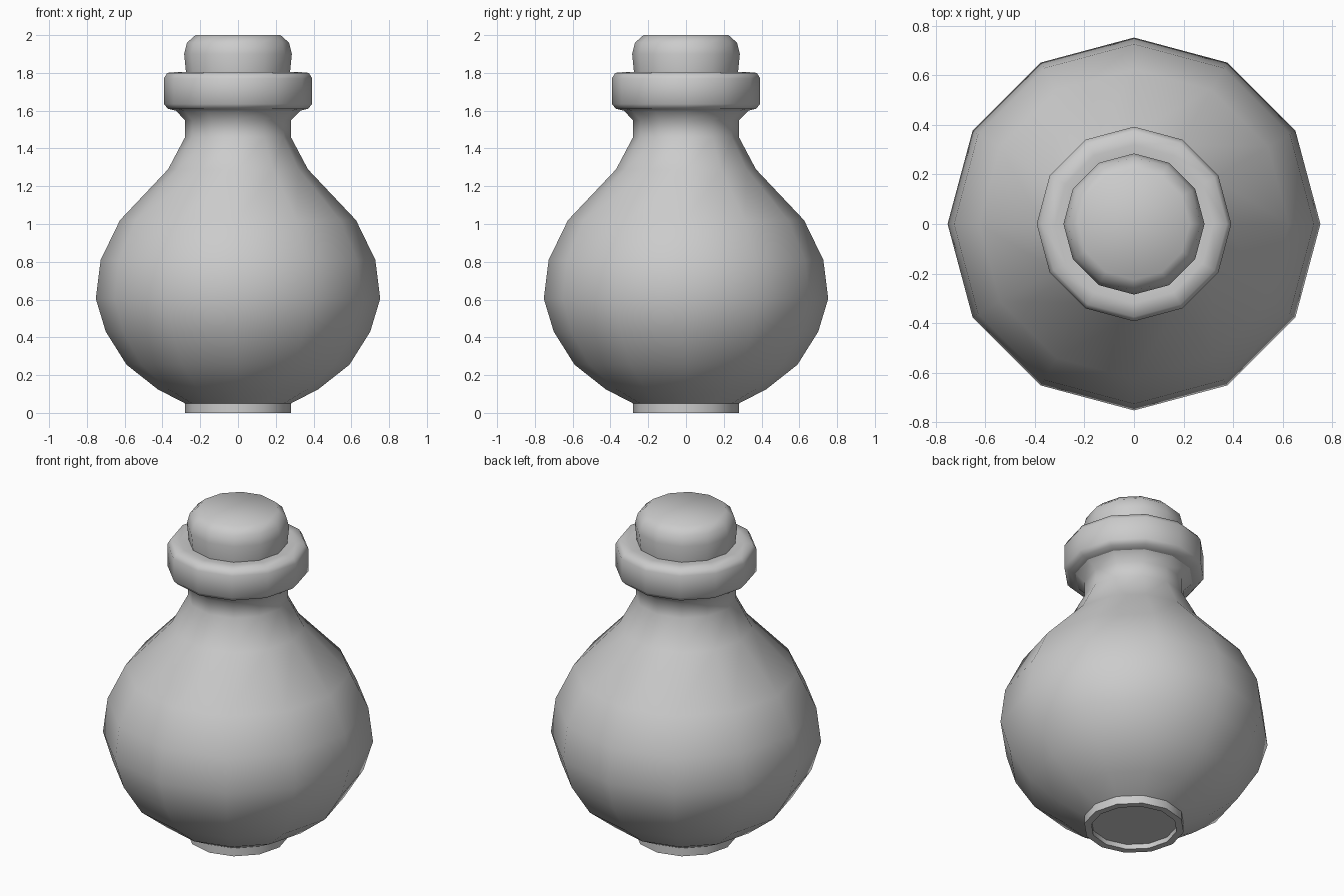
import bpy, bmesh, math

cube = bpy.data.objects.get("Cube")
if cube:
    bpy.data.objects.remove(cube)

SIDES = 12

grey = bpy.data.materials.new("plain_grey")
grey.use_nodes = True
colour = (0.6, 0.6, 0.6, 1)
grey.diffuse_color = colour
grey.node_tree.nodes["Principled BSDF"].inputs["Base Color"].default_value = colour


def lathe(name, profile, cap_start=False, cap_end=False, sharp=60):
    """Turn a (radius, height) profile, listed upwards on the outside, about z."""
    bm = bmesh.new()
    rings = []
    for r, z in profile:
        angles = [2 * math.pi * i / SIDES for i in range(SIDES)]
        rings.append([bm.verts.new((r * math.cos(a), r * math.sin(a), z)) for a in angles])
    for low, high in zip(rings, rings[1:]):
        for i in range(SIDES):
            j = (i + 1) % SIDES
            bm.faces.new((low[i], low[j], high[j], high[i]))
    if cap_start:
        bm.faces.new(rings[0][::-1])
    if cap_end:
        bm.faces.new(rings[-1])
    mesh = bpy.data.meshes.new(name)
    bm.to_mesh(mesh)
    bm.free()
    mesh.materials.append(grey)
    obj = bpy.data.objects.new(name, mesh)
    bpy.context.collection.objects.link(obj)
    bpy.ops.object.select_all(action="DESELECT")
    obj.select_set(True)
    bpy.context.view_layer.objects.active = obj
    bpy.ops.object.shade_smooth_by_angle(angle=math.radians(sharp))
    return obj


# Foot ring with a recessed underside
lathe("foot", [(0.24, 0.03), (0.24, 0), (0.28, 0), (0.28, 0.05)], cap_start=True)

# Round flask body and neck
lathe("body", [(0.28, 0.05), (0.425, 0.125), (0.59, 0.255), (0.70, 0.43),
               (0.753, 0.605), (0.727, 0.81), (0.625, 1.02), (0.37, 1.29),
               (0.28, 1.46), (0.28, 1.55), (0.33, 1.60)])

# Rounded collar around the mouth
lathe("collar", [(0.33, 1.60), (0.37, 1.61), (0.393, 1.635), (0.393, 1.77),
                 (0.375, 1.80), (0.32, 1.805), (0.275, 1.80)], sharp=80)

# Stopper
lathe("stopper", [(0.275, 1.80), (0.285, 1.90), (0.27, 1.96), (0.225, 2.0)],
      cap_end=True, sharp=80)
